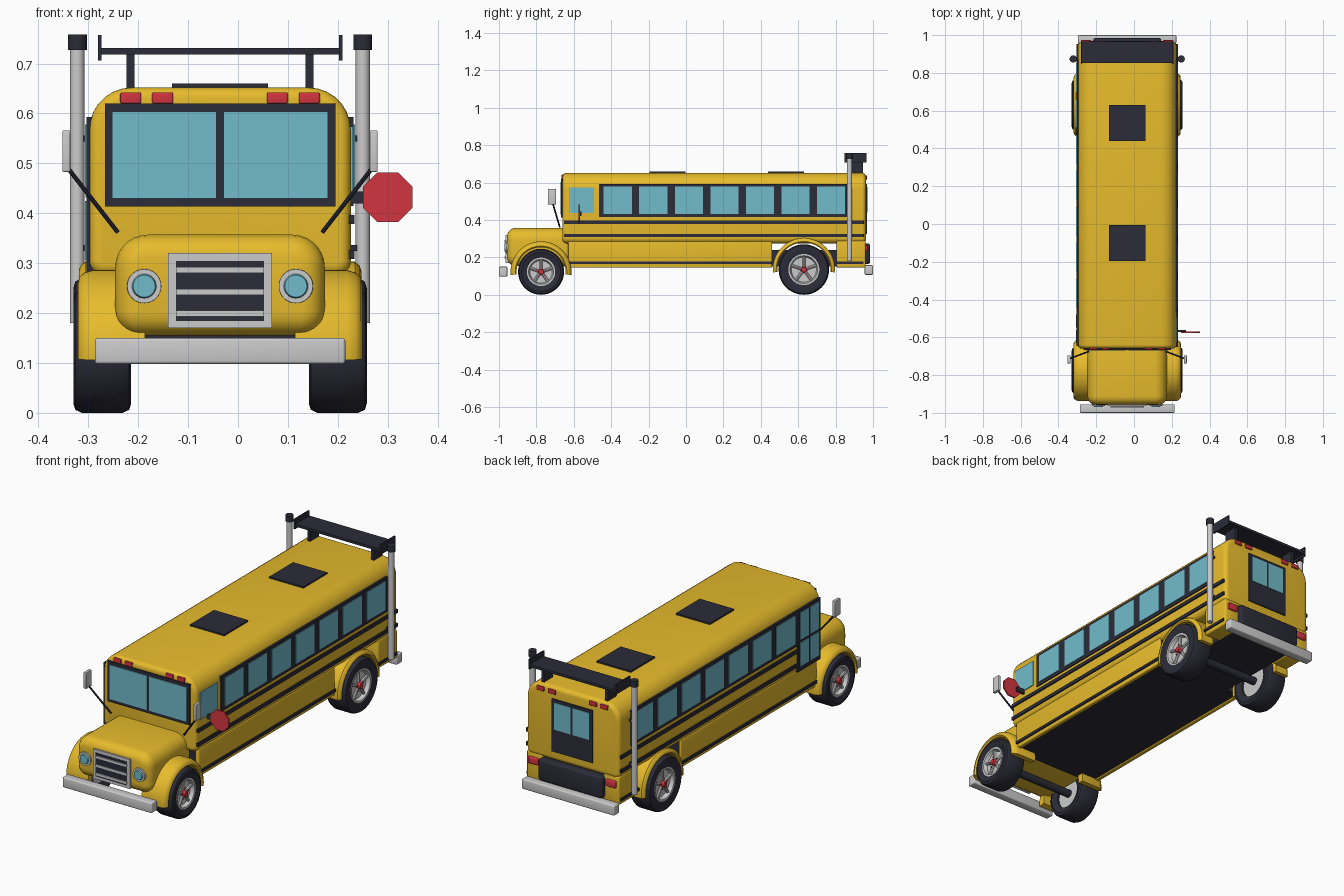
import bpy, bmesh
from math import sin, cos, pi, radians, tau
from mathutils import Vector

if "Cube" in bpy.data.objects:
    bpy.data.objects.remove(bpy.data.objects["Cube"])

CX = -0.036                      # bus centre line


def material(name, rgb):
    m = bpy.data.materials.new(name)
    m.diffuse_color = (*rgb, 1)
    m.use_nodes = True
    m.node_tree.nodes["Principled BSDF"].inputs["Base Color"].default_value = m.diffuse_color
    return m


YELLOW = material("yellow_paint", (0.8, 0.5, 0.025))
DARK = material("dark_trim", (0.025, 0.025, 0.04))
GLASS = material("glass", (0.17, 0.5, 0.6))
RED = material("red", (0.65, 0.035, 0.05))
GREY = None


def finish(name, bm, mat):
    bmesh.ops.recalc_face_normals(bm, faces=bm.faces)
    me = bpy.data.meshes.new(name)
    bm.to_mesh(me)
    bm.free()
    ob = bpy.data.objects.new(name, me)
    bpy.context.collection.objects.link(ob)
    if mat:
        me.materials.append(mat)
    return ob


def box(name, x, y, z, mat, bevel=0):
    """Box from (min, max) ranges; x is measured from the centre line."""
    bm = bmesh.new()
    bmesh.ops.create_cube(bm, size=1)
    for v in bm.verts:
        v.co = [(r[0] + r[1]) / 2 + c * (r[1] - r[0])
                for c, r in zip(v.co, ((x[0] + CX, x[1] + CX), y, z))]
    if bevel:
        bmesh.ops.bevel(bm, geom=bm.edges[:], offset=bevel, segments=3, profile=0.5, affect='EDGES')
    return finish(name, bm, mat)


def side_box(name, s, x, y, z, mat, bevel=0):
    return box(name, sorted((s * x[0], s * x[1])), y, z, mat, bevel)


def rod(name, p0, p1, r, mat, r2=None, segs=24):
    p0, p1 = Vector(p0), Vector(p1)
    d = p1 - p0
    bm = bmesh.new()
    bmesh.ops.create_cone(bm, cap_ends=True, segments=segs, radius1=r,
                          radius2=r if r2 is None else r2, depth=d.length)
    ob = finish(name, bm, mat)
    mid = (p0 + p1) / 2 + Vector((CX, 0, 0))
    q = d.to_track_quat('Z', 'Y')
    for v in ob.data.vertices:
        v.co = q @ v.co + mid
    return ob


def skin(name, rings, mat, wrap=False):
    """Join matching closed rings of points with quads."""
    bm = bmesh.new()
    vs = [[bm.verts.new(p) for p in ring] for ring in rings]
    n = len(rings[0])
    for a, b in zip(vs, vs[1:] + ([vs[0]] if wrap else [])):
        for i in range(n):
            bm.faces.new((a[i], a[(i + 1) % n], b[(i + 1) % n], b[i]))
    if not wrap:
        bm.faces.new(vs[0])
        bm.faces.new(vs[-1])
    return finish(name, bm, mat)


def rounded_shell(name, hw, y, z, r_top, r_bot, end, mat, n=7):
    """Rounded-section box along y with rounded ends (front, back radius)."""
    def ring(yy, d):
        pts = []
        for k, (sx, zc, r) in enumerate(((1, z[1] - r_top, r_top), (-1, z[1] - r_top, r_top),
                                         (-1, z[0] + r_bot, r_bot), (1, z[0] + r_bot, r_bot))):
            for i in range(n + 1):
                a = pi / 2 * (k + i / n)
                pts.append((CX + sx * (hw - r) + (r - d) * cos(a), yy, zc + (r - d) * sin(a)))
        return pts
    angs = [pi / 2 * i / 5 for i in range(6)]
    rings = [ring(y[0] + end[0] * (1 - sin(a)), end[0] * (1 - cos(a))) for a in reversed(angs)]
    rings += [ring(y[1] - end[1] * (1 - sin(a)), end[1] * (1 - cos(a))) for a in angs]
    return skin(name, rings, mat)


def lathe(name, profile, s, y, z, mat, a0=0, a1=360, segs=40):
    """Turn a closed (x, radius) profile about an axle parallel to x."""
    full = a1 - a0 == 360
    angs = [radians(a0 + (a1 - a0) * i / segs) for i in range(segs if full else segs + 1)]
    rings = [[(CX + s * x, y + r * cos(a), z + r * sin(a)) for x, r in profile] for a in angs]
    return skin(name, rings, mat, full)


# Main shells
rounded_shell("cabin_body", 0.262, (-0.66, 0.962), (0.275, 0.652), 0.085, 0.03, (0.022, 0.022), YELLOW)
rounded_shell("hood", 0.21, (-0.957, -0.63), (0.155, 0.357), 0.065, 0.05, (0.045, 0.01), YELLOW)
box("floor_pan", (-0.25, 0.25), (-0.62, 0.46), (0.15, 0.28), DARK)
box("chassis", (-0.17, 0.17), (-0.66, 0.955), (0.15, 0.24), DARK)
box("rear_lower_panel", (-0.18, 0.18), (0.93, 0.985), (0.165, 0.275), DARK, 0.012)
box("front_bumper", (-0.251, 0.251), (-1.0, -0.955), (0.098, 0.15), GREY, 0.006)
box("rear_bumper", (-0.26, 0.26), (0.955, 1.0), (0.107, 0.158), GREY, 0.006)

# Windshield
box("windshield_frame", (-0.231, 0.231), (-0.667, -0.63), (0.414, 0.62), DARK)
for s in (-1, 1):
    side_box("windshield_glass", s, (0.007, 0.216), (-0.671, -0.64), (0.43, 0.604), GLASS)

# Grille
box("grille_frame", (-0.104, 0.104), (-0.964, -0.93), (0.17, 0.32), GREY)
box("grille_opening", (-0.088, 0.088), (-0.966, -0.94), (0.184, 0.304), DARK)
for z in (0.199, 0.242, 0.286):
    box("grille_bar", (-0.088, 0.088), (-0.971, -0.94), (z - 0.006, z + 0.006), GREY)

# Rear door
box("rear_door", (-0.115, 0.115), (0.94, 0.968), (0.325, 0.592), DARK)
for s in (-1, 1):
    side_box("rear_door_glass", s, (0.006, 0.098), (0.95, 0.971), (0.44, 0.577), GLASS)

# Roof hatches
for y in (-0.1, 0.535):
    box("roof_hatch", (-0.096, 0.096), (y - 0.096, y + 0.096), (0.64, 0.66), DARK)

# Rear spoiler
box("spoiler_wing", (-0.243, 0.243), (0.853, 0.965), (0.718, 0.731), DARK)

for s in (-1, 1):
    side_box("spoiler_end_plate", s, (0.238, 0.245), (0.848, 0.965), (0.706, 0.757), DARK)
    side_box("spoiler_post", s, (0.171, 0.187), (0.875, 0.945), (0.635, 0.722), DARK)

    # Roof and tail lights
    for x in (0.115, 0.179):
        side_box("front_roof_light", s, (x - 0.021, x + 0.021), (-0.666, -0.63), (0.62, 0.642), RED, 0.003)
        side_box("rear_roof_light", s, (x - 0.021, x + 0.021), (0.93, 0.968), (0.615, 0.637), RED, 0.003)
    side_box("tail_light", s, (0.19, 0.245), (0.94, 0.973), (0.232, 0.265), RED, 0.004)

    # Headlights
    x = s * 0.152
    rod("headlight_ring", (x, -0.93, 0.254), (x, -0.963, 0.254), 0.036, GREY, 0.034, 32)
    rod("headlight_lens", (x, -0.95, 0.254), (x, -0.97, 0.254), 0.029, GLASS, 0.022, 32)

    # Side windows
    side_box("side_window_frame", s, (0.24, 0.267), (-0.465, 0.87), (0.415, 0.593), DARK)
    for i in range(7):
        y0 = -0.44 + 0.19 * i
        side_box("side_window", s, (0.25, 0.27), (y0, y0 + 0.15), (0.432, 0.578), GLASS)

    # Lower body panels and rub rails
    side_box("side_skirt", s, (0.235, 0.258), (-0.63, 0.46), (0.145, 0.285), YELLOW, 0.004)
    side_box("rear_quarter_panel", s, (0.17, 0.26), (0.805, 0.96), (0.145, 0.29), YELLOW, 0.008)
    front = -0.65 if s > 0 else -0.47
    for z in (0.388, 0.317):
        side_box("rub_rail", s, (0.25, 0.269), (front, 0.952), (z - 0.009, z + 0.009), DARK)
    side_box("skirt_rail", s, (0.25, 0.265), (-0.63, 0.46), (0.164, 0.178), DARK)
    side_box("quarter_rail", s, (0.25, 0.266), (0.805, 0.95), (0.164, 0.178), DARK)

    # Exhaust stacks
    px, py = s * 0.286, 0.874
    rod("exhaust_stack", (px, py, 0.18), (px, py, 0.74), 0.0145, GREY)
    rod("exhaust_cap", (px, py, 0.727), (px, py, 0.758), 0.019, DARK)
    for z in (0.33, 0.55):
        side_box("stack_bracket", s, (0.25, 0.28), (py - 0.008, py + 0.008), (z - 0.006, z + 0.006), DARK)

    # Mirrors
    side_box("mirror", s, (0.3, 0.316), (-0.738, -0.695), (0.483, 0.566), GREY, 0.003)
    rod("mirror_arm", (s * 0.205, -0.675, 0.362), (s * 0.303, -0.712, 0.488), 0.0045, DARK, segs=10)

    # Fenders
    lathe("front_fender", [(0.15, 0.131), (0.278, 0.131), (0.285, 0.138), (0.282, 0.149),
                           (0.272, 0.158), (0.255, 0.163), (0.15, 0.163)],
          s, -0.775, 0.123, YELLOW, -6, 186, 32)
    lathe("rear_wheel_arch", [(0.2, 0.142), (0.278, 0.142), (0.283, 0.148), (0.28, 0.158),
                              (0.27, 0.166), (0.2, 0.166)], s, 0.63, 0.137, YELLOW, -6, 186, 32)

    # Wheels
    for end, y, R in (("front", -0.775, 0.123), ("rear", 0.63, 0.135)):
        rr = R * 0.6
        lathe(end + "_tyre", [(0.19, rr), (0.178, R * 0.85), (0.182, R * 0.95), (0.195, R),
                              (0.277, R), (0.29, R * 0.95), (0.294, R * 0.85), (0.284, rr)],
              s, y, R, DARK)
        lathe(end + "_rim", [(0.2, 0.004), (0.2, rr + 0.002), (0.287, rr + 0.002), (0.287, rr - 0.007),
                             (0.268, rr - 0.014), (0.268, 0.004)], s, y, R, GREY)
        for i in range(5):
            a = tau * i / 5 + pi / 2
            c, d = cos(a), sin(a)
            rod(end + "_spoke", (s * 0.272, y + 0.01 * c, R + 0.01 * d),
                (s * 0.272, y + (rr - 0.01) * c, R + (rr - 0.01) * d), 0.008, GREY, segs=8)
            rod(end + "_lug_nut", (s * 0.27, y + 0.026 * c, R + 0.026 * d),
                (s * 0.284, y + 0.026 * c, R + 0.026 * d), 0.004, RED, segs=6)
        rod(end + "_hub", (s * 0.26, y, R), (s * 0.29, y, R), 0.02, RED, 0.013, 20)

for end, y, z in (("front", -0.775, 0.123), ("rear", 0.63, 0.135)):
    rod(end + "_axle", (-0.21, y, z), (0.21, y, z), 0.02, DARK)

# Driver window, stop sign on the +x side
box("driver_window", (0.245, 0.266), (-0.626, -0.492), (0.438, 0.574), GLASS)
box("stop_sign_arm", (0.25, 0.31), (-0.572, -0.56), (0.42, 0.444), DARK)
octagon = [(0.30 + 0.0541 * cos(tau * (i + 0.5) / 8), 0.432 + 0.0541 * sin(tau * (i + 0.5) / 8))
           for i in range(8)]
skin("stop_sign", [[(x, y, z) for x, z in octagon] for y in (-0.576, -0.568)], RED)

# Entry door on the -x side
box("entry_door", (-0.268, -0.24), (-0.645, -0.465), (0.28, 0.593), DARK)
for y0 in (-0.63, -0.548):
    for z in ((0.305, 0.425), (0.44, 0.578)):
        box("entry_door_glass", (-0.271, -0.25), (y0, y0 + 0.068), z, GLASS)

# Smooth shading with sharp edges kept
for ob in bpy.context.collection.objects:
    ob.select_set(True)
    bpy.context.view_layer.objects.active = ob
bpy.ops.object.shade_smooth_by_angle(angle=radians(35))
